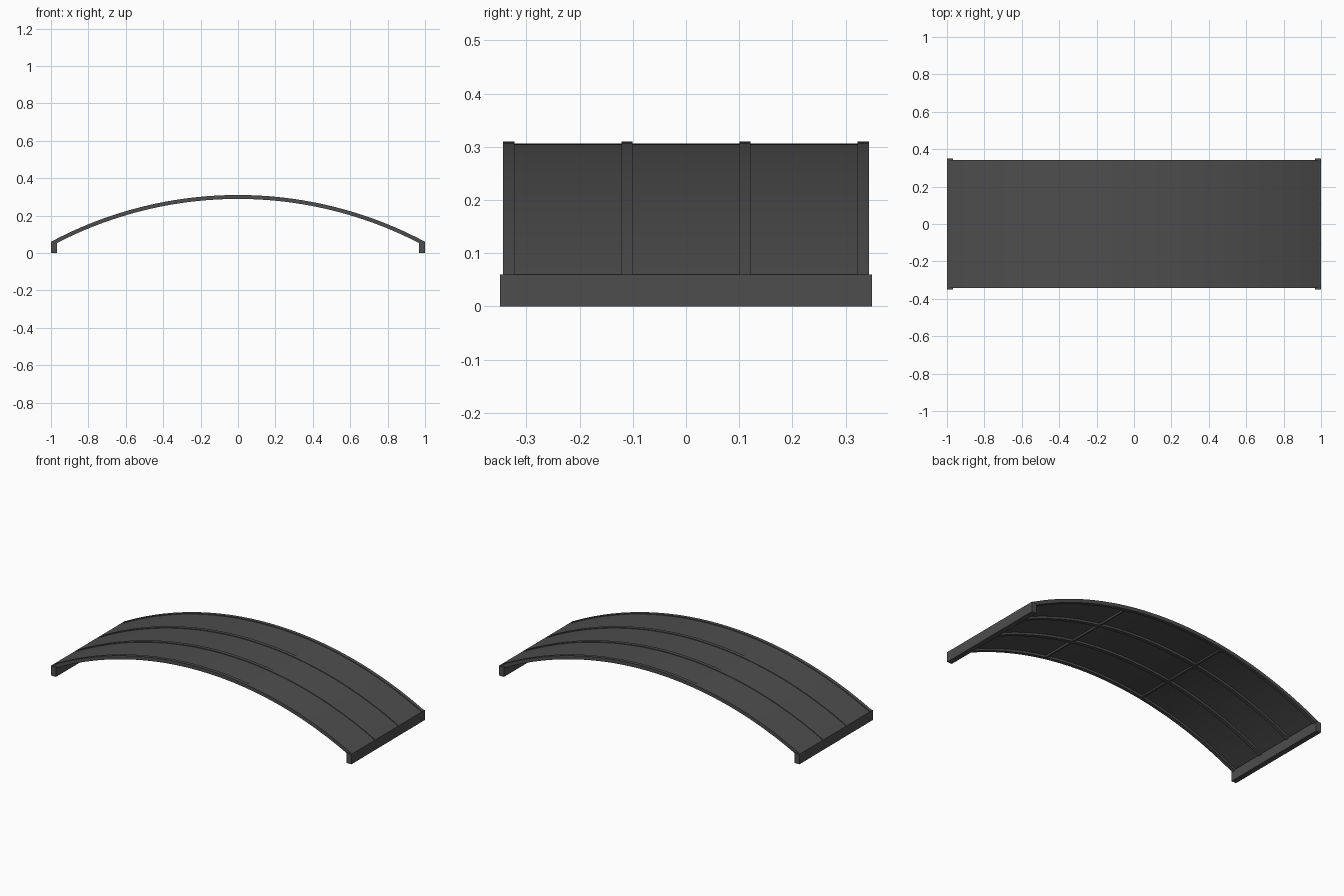
import bpy, bmesh, math

cube = bpy.data.objects.get("Cube")
if cube:
    bpy.data.objects.remove(cube, do_unlink=True)

metal = bpy.data.materials.new("dark grey metal")
metal.use_nodes = True
grey = (0.075, 0.075, 0.075, 1)
metal.diffuse_color = grey
metal.node_tree.nodes["Principled BSDF"].inputs["Base Color"].default_value = grey

# Arc through the crown and the top outer edges of the end beams
CROWN, SPRING = 0.31, 0.06
RISE = CROWN - SPRING
RADIUS = (1 + RISE ** 2) / (2 * RISE)
HALF_ANGLE = math.asin(1 / RADIUS)


def arc_strip(name, y0, y1, top, bottom, a0=-HALF_ANGLE, a1=HALF_ANGLE, steps=48):
    """Sweep a rectangle along the arc; top and bottom are depths below it."""
    bm = bmesh.new()
    rings = []
    for i in range(steps + 1):
        a = a0 + (a1 - a0) * i / steps
        ring = []
        for y, depth in ((y0, top), (y1, top), (y1, bottom), (y0, bottom)):
            r = RADIUS - depth
            ring.append(bm.verts.new((r * math.sin(a), y,
                                      CROWN - RADIUS + r * math.cos(a))))
        rings.append(ring)
    for p, q in zip(rings, rings[1:]):
        for k in range(4):
            n = (k + 1) % 4
            bm.faces.new((p[k], p[n], q[n], q[k]))
    bm.faces.new(rings[0])
    bm.faces.new(rings[-1])
    bmesh.ops.recalc_face_normals(bm, faces=bm.faces)
    mesh = bpy.data.meshes.new(name)
    bm.to_mesh(mesh)
    bm.free()
    obj = bpy.data.objects.new(name, mesh)
    bpy.context.collection.objects.link(obj)
    mesh.materials.append(metal)
    bpy.ops.object.select_all(action='DESELECT')
    obj.select_set(True)
    bpy.context.view_layer.objects.active = obj
    bpy.ops.object.shade_smooth_by_angle()
    return obj


# Thin curved roof sheet
arc_strip("roof_sheet", -0.335, 0.335, 0.004, 0.008)

# Four arched ribs, standing slightly proud of the sheet
for i in range(4):
    y = -0.333 + i * 0.222
    arc_strip(f"arched_rib_{i + 1}", y - 0.0105, y + 0.0105, 0, 0.021)

# Two cross bars under the sheet
for side, x in (("right", -1 / 3), ("left", 1 / 3)):
    a = math.asin(x / RADIUS)
    half = 0.006 / RADIUS
    arc_strip(f"cross_bar_{side}", -0.333, 0.333, 0.006, 0.018, a - half, a + half, 1)

# End beams that carry the arch
for side, s in (("right", -1), ("left", 1)):
    bpy.ops.mesh.primitive_cube_add(size=1, location=(s * 0.984, 0, SPRING / 2))
    beam = bpy.context.object
    beam.name = f"end_beam_{side}"
    beam.scale = (0.032, 0.7, SPRING)
    beam.data.materials.append(metal)
